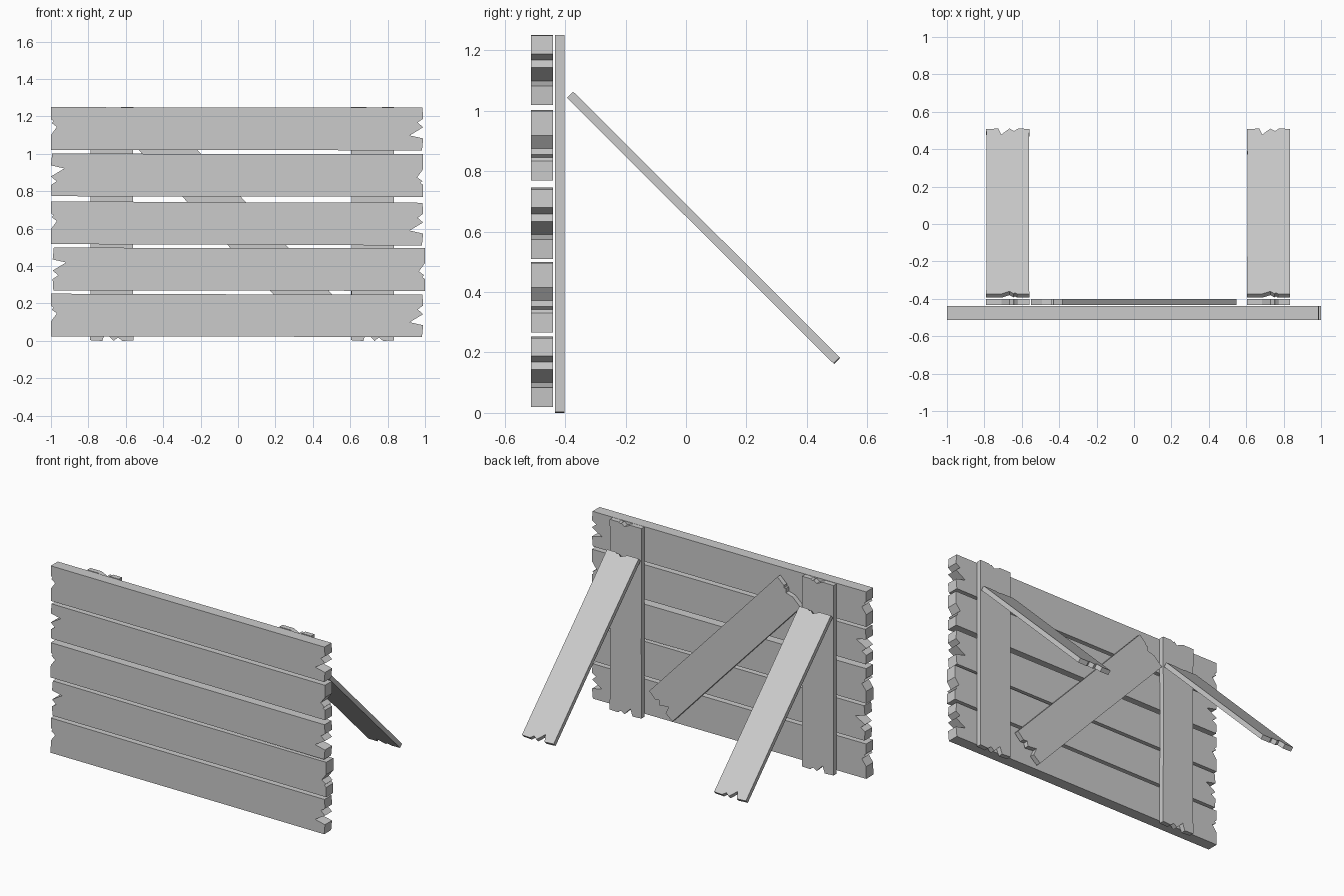
import bpy, bmesh
from math import sin, cos
from mathutils import Vector

if "Cube" in bpy.data.objects:
    bpy.data.objects.remove(bpy.data.objects["Cube"])

# Splintered board outline: u along the length, v across the width (both -0.5..0.5)
OUTLINE = [
    (-.5, -.5), (.13, -.494), (.497, -.5),
    (.5, -.22), (.464, -.15), (.5, .04), (.485, .15), (.5, .24), (.498, .5),
    (-.1, .494), (-.5, .5),
    (-.5, .22), (-.493, .17), (-.498, .13), (-.484, .04), (-.5, -.15),
]


def board(name, center, u, v, length, width, thick):
    """Extruded ragged board; u is its length axis, v its width axis."""
    u, v, c = Vector(u).normalized(), Vector(v).normalized(), Vector(center)
    n = u.cross(v)
    bm = bmesh.new()
    verts = [bm.verts.new(c + u * a * length + v * b * width - n * thick / 2)
             for a, b in OUTLINE]
    face = bm.faces.new(verts)
    ext = bmesh.ops.extrude_face_region(bm, geom=[face])
    bmesh.ops.translate(bm, vec=n * thick,
                        verts=[g for g in ext["geom"] if isinstance(g, bmesh.types.BMVert)])
    bmesh.ops.recalc_face_normals(bm, faces=bm.faces)
    me = bpy.data.meshes.new(name)
    bm.to_mesh(me)
    bm.free()
    ob = bpy.data.objects.new(name, me)
    bpy.context.collection.objects.link(ob)
    return ob


# Horizontal front planks, every second one turned end for end: (x, z, height, tilt)
planks = [(-.005, .136, .229, -.002), (.004, .383, .229, -.002), (-.005, .628, .229, -.004),
          (-.005, .886, .229, -.002), (-.005, 1.134, .23, -.001)]
for i, (x, z, h, t) in enumerate(planks):
    s = -1 if i % 2 else 1
    board(f"front_plank_{i + 1}", (x, -.476, z),
          (s * cos(t), 0, s * sin(t)), (-s * sin(t), 0, s * cos(t)), 1.99, h, .073)

# Upright posts and slanted rear props
for side, x in (("left", -.675), ("right", .72)):
    board(f"{side}_post", (x, -.418, .625), (0, 0, -1), (1, 0, 0), 1.25, .23, .032)
    board(f"{side}_prop", (x, .058, .6125), (0, .884, -.881), (1, 0, 0), 1.248, .23, .029)

# Diagonal brace between the posts
board("diagonal_brace", (0, -.417, .62), (.682, 0, -.731), (.731, 0, .682), 1.367, .23, .031)
